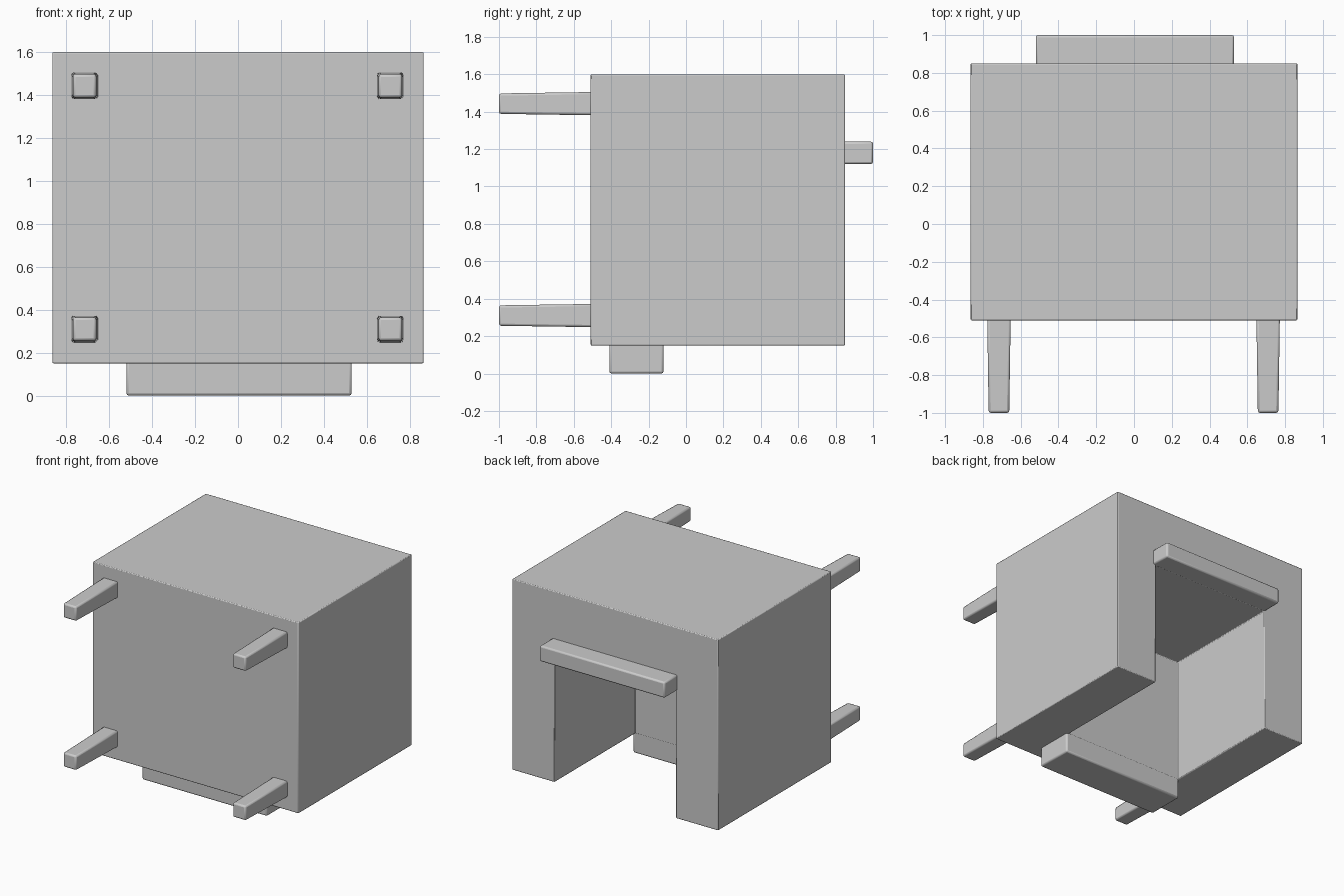
import bpy
import bmesh
from mathutils import Vector

default = bpy.data.objects.get("Cube")
if default:
    bpy.data.objects.remove(default, do_unlink=True)

# Single plain grey material
GREY = (0.6, 0.6, 0.6, 1.0)
grey = bpy.data.materials.new("plain grey")
grey.diffuse_color = GREY
grey.use_nodes = True
grey.node_tree.nodes["Principled BSDF"].inputs["Base Color"].default_value = GREY


def box(name, low, high, tip=1.0):
    """Box between two corners; tip scales its -y end about the box axis."""
    low, high = Vector(low), Vector(high)
    mid, size = (low + high) / 2, high - low
    bm = bmesh.new()
    bmesh.ops.create_cube(bm, size=1)
    for v in bm.verts:
        s = tip if v.co.y < 0 else 1.0
        v.co = mid + Vector((v.co.x * size.x * s, v.co.y * size.y, v.co.z * size.z * s))
    mesh = bpy.data.meshes.new(name)
    bm.to_mesh(mesh)
    bm.free()
    mesh.materials.append(grey)
    obj = bpy.data.objects.new(name, mesh)
    bpy.context.collection.objects.link(obj)
    return obj


def soften(obj, width):
    """Small rounded edges with smooth shading across them."""
    bevel = obj.modifiers.new("soft edges", 'BEVEL')
    bevel.width = width
    bevel.segments = 2
    bpy.ops.object.select_all(action='DESELECT')
    obj.select_set(True)
    bpy.context.view_layer.objects.active = obj
    bpy.ops.object.shade_smooth_by_angle(angle=0.6)


# Main block with a niche open to the back and to the underside
body = box("chair_body", (-0.865, -0.51, 0.15), (0.865, 0.85, 1.6))
niche = box("niche_cutter", (-0.51, -0.12, -0.2), (0.51, 1.2, 1.12))
niche.hide_render = True
cut = body.modifiers.new("niche", 'BOOLEAN')
cut.operation = 'DIFFERENCE'
cut.solver = 'EXACT'
cut.object = niche
bpy.context.view_layer.objects.active = body
bpy.ops.object.modifier_apply(modifier=cut.name)
bpy.data.objects.remove(niche, do_unlink=True)
soften(body, 0.006)

# Padded ledges along the two inner slabs
soften(box("seat_ledge", (-0.52, 0.835, 1.12), (0.53, 1.0, 1.24)), 0.012)
soften(box("backrest_ledge", (-0.52, -0.41, 0.0), (0.53, -0.12, 0.165)), 0.012)

# Four slightly tapered legs
for side, x in (("right", -0.715), ("left", 0.71)):
    for row, z in (("lower", 0.31), ("upper", 1.443)):
        leg = box(f"{row}_{side}_leg", (x - 0.062, -1.0, z - 0.062),
                  (x + 0.062, -0.5, z + 0.062), tip=0.88)
        soften(leg, 0.012)
